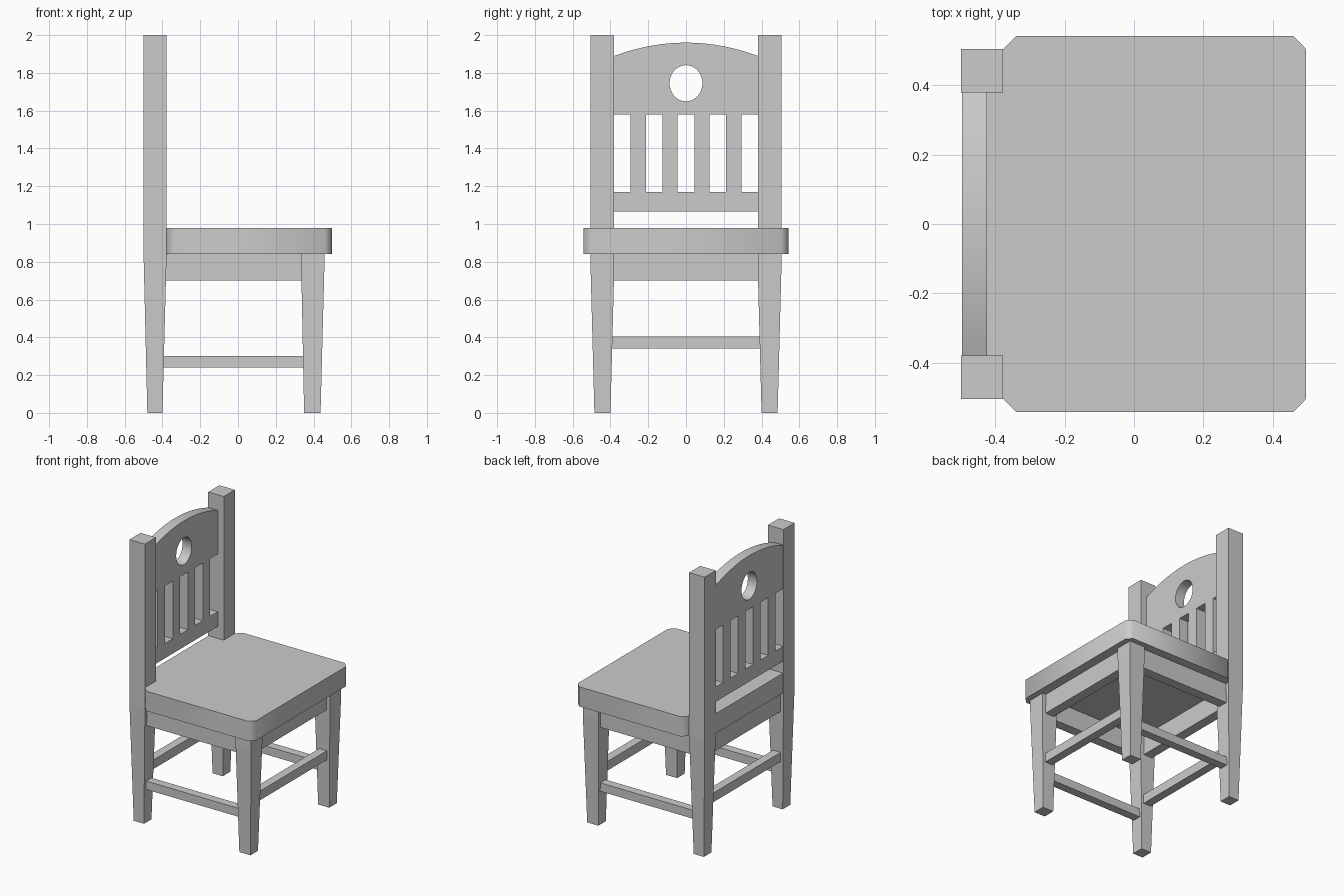
import bpy, bmesh, math
from mathutils import Matrix

cube = bpy.data.objects.get("Cube")
if cube:
    bpy.data.objects.remove(cube, do_unlink=True)

grey = bpy.data.materials.new("plain_grey")
grey.use_nodes = True
grey.diffuse_color = (0.6, 0.6, 0.6, 1)
grey.node_tree.nodes["Principled BSDF"].inputs["Base Color"].default_value = (0.6, 0.6, 0.6, 1)


def add_object(name, mesh):
    mesh.materials.clear()
    mesh.materials.append(grey)
    obj = bpy.data.objects.new(name, mesh)
    bpy.context.collection.objects.link(obj)
    return obj


def box(name, x, y, z, foot=None):
    """Box from ranges; foot gives the x and y ranges of a tapered lower end."""
    bm = bmesh.new()
    bmesh.ops.create_cube(bm, size=1)
    for v in bm.verts:
        i, j, k = (int(c > 0) for c in v.co)
        v.co = (x[i], y[j], z[k])
    if foot:
        bottom = [f for f in bm.faces if f.normal.z < -0.5]
        low = bmesh.ops.extrude_face_region(bm, geom=bottom)["geom"]
        bmesh.ops.delete(bm, geom=bottom, context="FACES")
        mid_x, mid_y = sum(x) / 2, sum(y) / 2
        for v in [g for g in low if isinstance(g, bmesh.types.BMVert)]:
            v.co = (foot[0][int(v.co.x > mid_x)], foot[1][int(v.co.y > mid_y)], 0)
    bmesh.ops.recalc_face_normals(bm, faces=bm.faces)
    mesh = bpy.data.meshes.new(name)
    bm.to_mesh(mesh)
    bm.free()
    return add_object(name, mesh)


def plate(name, loops, thickness, matrix):
    """Solid plate from an outline followed by its holes."""
    curve = bpy.data.curves.new(name + "_outline", "CURVE")
    curve.dimensions = "2D"
    curve.fill_mode = "BOTH"
    curve.extrude = thickness / 2
    for loop in loops:
        spline = curve.splines.new("POLY")
        spline.points.add(len(loop) - 1)
        for p, (u, v) in zip(spline.points, loop):
            p.co = (u, v, 0, 1)
        spline.use_cyclic_u = True
    helper = bpy.data.objects.new(name + "_helper", curve)
    bpy.context.collection.objects.link(helper)
    graph = bpy.context.evaluated_depsgraph_get()
    mesh = bpy.data.meshes.new_from_object(helper.evaluated_get(graph))
    bpy.data.objects.remove(helper, do_unlink=True)
    bm = bmesh.new()
    bm.from_mesh(mesh)
    bmesh.ops.remove_doubles(bm, verts=bm.verts, dist=0.0005)
    bmesh.ops.transform(bm, matrix=matrix, verts=bm.verts)
    bmesh.ops.recalc_face_normals(bm, faces=bm.faces)
    bm.to_mesh(mesh)
    bm.free()
    obj = add_object(name, mesh)
    bpy.ops.object.select_all(action="DESELECT")
    obj.select_set(True)
    bpy.context.view_layer.objects.active = obj
    bpy.ops.object.shade_smooth_by_angle(angle=math.radians(50))
    return obj


def mirrored(half):
    return half + [(u, -v) for u, v in reversed(half)]


# Seat with clipped corners, notched around the back posts
seat_half = [(-0.497, 0.38), (-0.378, 0.38), (-0.378, 0.505), (-0.34, 0.543),
             (0.46, 0.543), (0.497, 0.505)]
plate("seat", [mirrored(seat_half)], 0.14, Matrix.Translation((0, 0, 0.91)))

# Legs, aprons and stretchers on each side
for side, label in ((1, "left"), (-1, "right")):
    def across(a, b):
        return tuple(sorted((a * side, b * side)))
    foot_y = across(0.40, 0.485)
    box("back_post_" + label, (-0.5, -0.378), across(0.38, 0.505), (0.84, 2),
        ((-0.48, -0.40), foot_y))
    box("front_leg_" + label, (0.335, 0.457), across(0.38, 0.505), (0.76, 0.84),
        ((0.35, 0.437), foot_y))
    box("side_apron_" + label, (-0.39, 0.345), across(0.41, 0.48), (0.70, 0.845))
    box("side_stretcher_" + label, (-0.40, 0.355), across(0.41, 0.47), (0.24, 0.30))

# Aprons and stretchers across the front and back
for label, x in (("front", 0.395), ("back", -0.44)):
    box(label + "_apron", (x - 0.035, x + 0.035), (-0.39, 0.39), (0.70, 0.845))
    box(label + "_stretcher", (x - 0.03, x + 0.03), (-0.40, 0.40), (0.34, 0.405))

# Back panel: arched top, open side slots, three inner slots and an oval hole
W, LOW, HIGH = 0.38, 1.17, 1.58
edge = 0.294
outline = [(-W, 1.065), (W, 1.065), (W, LOW), (edge, LOW), (edge, HIGH), (W, HIGH)]
arch = [W * (1 - i / 12) for i in range(25)]
outline += [(u, 1.89 + 0.07 * (1 - (u / W) ** 2)) for u in arch]
outline += [(-W, HIGH), (-edge, HIGH), (-edge, LOW), (-W, LOW)]
slots = [[(c - 0.044, LOW), (c + 0.044, LOW), (c + 0.044, HIGH), (c - 0.044, HIGH)]
         for c in (-0.169, 0, 0.169)]
turns = [i * math.tau / 32 for i in range(32)]
hole = [(0.087 * math.cos(t), 1.745 + 0.096 * math.sin(t)) for t in turns]
stand = Matrix(((0, 0, 1, -0.461), (1, 0, 0, 0), (0, 1, 0, 0), (0, 0, 0, 1)))
plate("back_panel", [outline, *slots, hole], 0.072, stand)
